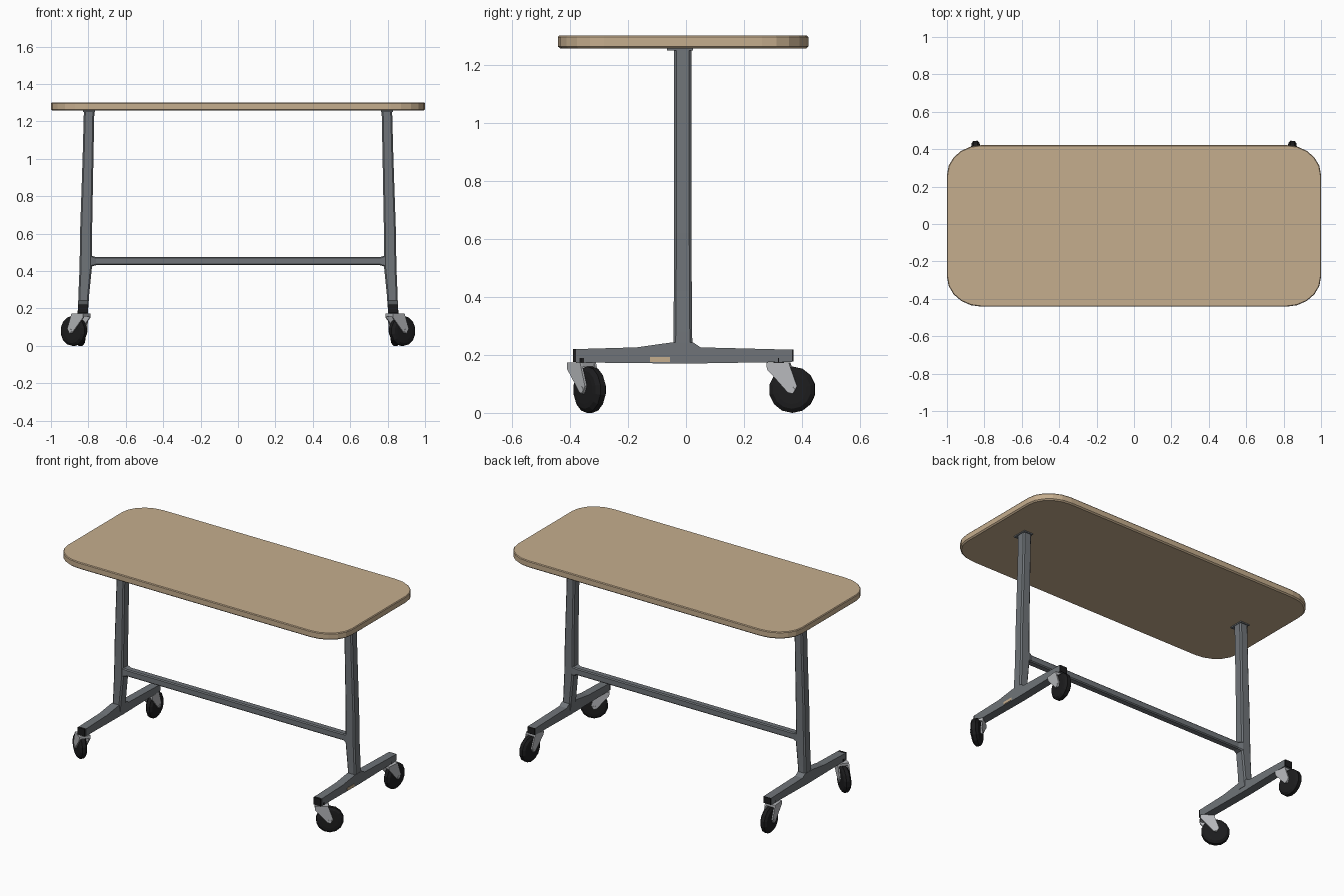
import bpy, bmesh, math
from mathutils import Vector

if "Cube" in bpy.data.objects:
    bpy.data.objects.remove(bpy.data.objects["Cube"])


def material(name, rgb):
    m = bpy.data.materials.new(name)
    m.diffuse_color = (*rgb, 1)
    m.use_nodes = True
    m.node_tree.nodes["Principled BSDF"].inputs["Base Color"].default_value = m.diffuse_color
    return m


WOOD = material("light wood", (0.56, 0.42, 0.27))
STEEL = material("grey steel", (0.16, 0.175, 0.19))
BLACK = material("black rubber", (0.012, 0.012, 0.013))
SILVER = material("light grey metal", (0.47, 0.48, 0.5))


def loft(name, rings, mat, side=1):
    """Skin closed rings of points, cap both ends; side=-1 mirrors in x."""
    bm = bmesh.new()
    vs = [[bm.verts.new((p[0] * side, p[1], p[2])) for p in r] for r in rings]
    n = len(rings[0])
    for a, b in zip(vs, vs[1:]):
        for i in range(n):
            j = (i + 1) % n
            bm.faces.new((a[i], a[j], b[j], b[i]))
    bm.faces.new(vs[0])
    bm.faces.new(vs[-1])
    bmesh.ops.recalc_face_normals(bm, faces=bm.faces[:])
    me = bpy.data.meshes.new(name)
    bm.to_mesh(me)
    bm.free()
    me.materials.append(mat)
    ob = bpy.data.objects.new(name, me)
    bpy.context.collection.objects.link(ob)
    return ob


def octagon(hx, hy, c):
    """Rectangle with chamfered corners."""
    return [(hx, -hy + c), (hx, hy - c), (hx - c, hy), (-hx + c, hy),
            (-hx, hy - c), (-hx, -hy + c), (-hx + c, -hy), (hx - c, -hy)]


def box(name, lo, hi, mat, side=1):
    r = [[(x, y, z) for x, y in ((lo[0], lo[1]), (hi[0], lo[1]), (hi[0], hi[1]), (lo[0], hi[1]))]
         for z in (lo[2], hi[2])]
    return loft(name, r, mat, side)


# Table top: rounded rectangle with slightly eased edges
def top_ring(inset, z):
    pts = []
    rx, ry = 0.185, 0.16
    for k, (sx, sy) in enumerate(((1, 1), (-1, 1), (-1, -1), (1, -1))):
        for i in range(6):
            a = math.pi / 2 * (k + i / 5)
            pts.append((sx * (1 - rx) + (rx - inset) * math.cos(a),
                        -0.01 + sy * (0.432 - ry) + (ry - inset) * math.sin(a), z))
    return pts


loft("table_top", [top_ring(0.008, 1.257), top_ring(0, 1.264),
                   top_ring(0, 1.296), top_ring(0.004, 1.301)], WOOD)

# Crossbar between the legs, flared where it meets them
loft("crossbar", [[(x, -0.01 + p[0], 0.453 + p[1]) for p in octagon(0.022 * f, 0.022 * f, 0.006)]
                  for x, f in ((-0.81, 1.35), (-0.785, 1.35), (-0.76, 1), (0.76, 1),
                               (0.785, 1.35), (0.81, 1.35))], STEEL)


def caster(name, side, px, py, angle, trail):
    u = Vector((math.cos(angle), math.sin(angle), 0))
    v = Vector((-u.y, u.x, 0))
    pivot = Vector((px, py, 0))

    def at(a, b, z):
        return pivot + u * a + v * b + Vector((0, 0, z))

    # Wheel with chamfered tread
    def disc(b, r, n=14):
        return [at(trail + r * math.sin(i * math.tau / n), b,
                   0.08 - r * math.cos(i * math.tau / n)) for i in range(n)]

    loft(name + "_wheel", [disc(-0.024, 0.05), disc(-0.022, 0.066), disc(-0.011, 0.08),
                           disc(0.011, 0.08), disc(0.022, 0.066), disc(0.024, 0.05)], BLACK, side)
    loft(name + "_axle", [disc(-0.036, 0.011, 8), disc(0.036, 0.011, 8)], SILVER, side)
    # Fork: two tapering cheeks and a crown
    cheek = [(-0.04, 0.172), (0.038, 0.172), (0.066, 0.092), (0.052, 0.066),
             (0.034, 0.07), (-0.015, 0.125), (-0.038, 0.15)]
    for label, b in (("inner", -0.03), ("outer", 0.03)):
        loft(name + "_fork_" + label, [[at(a, b + t, z) for a, z in cheek]
                                       for t in (-0.004, 0.004)], SILVER, side)
    loft(name + "_crown", [[at(a, b, z) for a, b in ((-0.04, -0.034), (0.038, -0.034),
                                                   (0.038, 0.034), (-0.04, 0.034))]
                           for z in (0.158, 0.174)], SILVER, side)
    # Swivel stem
    loft(name + "_stem", [[at(0.018 * math.cos(i * math.pi / 4), 0.018 * math.sin(i * math.pi / 4), z)
                           for i in range(8)] for z in (0.165, 0.19)], BLACK, side)


foot_profile = [(-0.38, 0.174), (-0.38, 0.22), (-0.17, 0.226), (-0.05, 0.243), (0.025, 0.243),
                (0.05, 0.226), (0.365, 0.218), (0.365, 0.176), (0, 0.17)]
# Leg sections: height, centre x, half width, half depth
leg_sections = [(0.2, 0.828, 0.027, 0.034), (0.28, 0.824, 0.029, 0.032), (0.42, 0.814, 0.033, 0.031),
                (0.62, 0.812, 0.032, 0.03), (1.0, 0.802, 0.029, 0.03), (1.258, 0.796, 0.028, 0.03)]

for side, tag in ((-1, "left"), (1, "right")):
    # Upright leg and its mounting plate
    loft(tag + "_leg", [[(cx + p[0], -0.011 + p[1], z) for p in octagon(hx, hy, 0.008)]
                        for z, cx, hx, hy in leg_sections], STEEL, side)
    box(tag + "_mounting_plate", (0.765, -0.065, 1.25), (0.828, 0.025, 1.26), STEEL, side)
    # Foot beam with black end caps
    loft(tag + "_foot", [[(x, y, z) for y, z in foot_profile] for x in (0.803, 0.855)], STEEL, side)
    box(tag + "_front_end_cap", (0.804, -0.39, 0.175), (0.854, -0.376, 0.221), BLACK, side)
    box(tag + "_rear_end_cap", (0.804, 0.362, 0.177), (0.854, 0.37, 0.218), BLACK, side)
    # Casters: front pair swung outward, rear pair trailing straight back
    caster(tag + "_front_caster", side, 0.84, -0.36, math.radians(36), 0.047)
    caster(tag + "_rear_caster", side, 0.838, 0.32, math.radians(85), 0.047)

# Small wood-coloured patch low on the right foot
box("foot_patch", (0.853, -0.125, 0.176), (0.857, -0.055, 0.192), WOOD)
